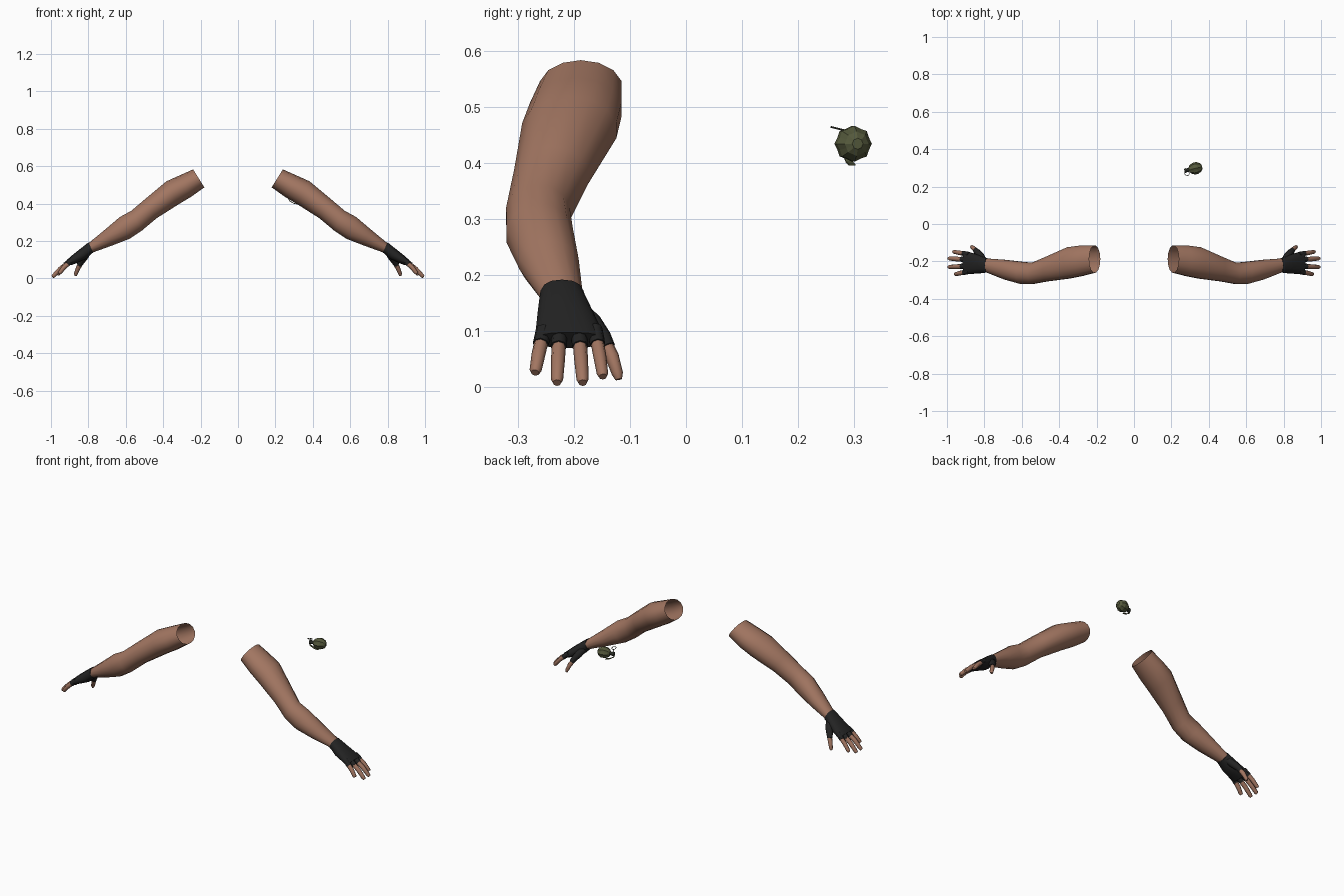
import bpy, bmesh, math
from mathutils import Vector

if "Cube" in bpy.data.objects:
    bpy.data.objects.remove(bpy.data.objects["Cube"])


def material(name, rgb):
    m = bpy.data.materials.new(name)
    m.diffuse_color = (*rgb, 1)
    m.use_nodes = True
    m.node_tree.nodes["Principled BSDF"].inputs["Base Color"].default_value = m.diffuse_color
    return m


SKIN = material("skin", (0.36, 0.18, 0.12))
BLACK = material("glove_black", (0.017, 0.017, 0.017))
OLIVE = material("olive_green", (0.09, 0.10, 0.045))
STEEL = material("dark_steel", (0.05, 0.055, 0.04))


def loft(name, rings, mat, caps=(True, True), mirror=True, smooth=50):
    """Skin a list of equal-length point rings."""
    bm = bmesh.new()
    vs = [[bm.verts.new(p) for p in r] for r in rings]
    n = len(vs[0])
    for a, b in zip(vs, vs[1:]):
        for i in range(n):
            bm.faces.new((a[i], a[(i + 1) % n], b[(i + 1) % n], b[i]))
    if caps[0]:
        bm.faces.new(vs[0][::-1])
    if caps[1]:
        bm.faces.new(vs[-1])
    bmesh.ops.recalc_face_normals(bm, faces=bm.faces)
    me = bpy.data.meshes.new(name)
    bm.to_mesh(me)
    bm.free()
    me.materials.append(mat)
    ob = bpy.data.objects.new(name, me)
    bpy.context.collection.objects.link(ob)
    if smooth:
        bpy.ops.object.select_all(action='DESELECT')
        ob.select_set(True)
        bpy.context.view_layer.objects.active = ob
        bpy.ops.object.shade_smooth_by_angle(angle=math.radians(smooth))
    if mirror:
        ob.modifiers.new("Mirror", 'MIRROR').use_clip = False
    return ob


def section(ux, uz, lx, lz, y0, y1, power=1.0, n=14):
    """Oval ring from its upper and lower (x, z) points and its y range."""
    c = Vector(((ux + lx) / 2, (y0 + y1) / 2, (uz + lz) / 2))
    up = Vector(((ux - lx) / 2, 0, (uz - lz) / 2))
    side = Vector((0, (y1 - y0) / 2, 0))
    pts = []
    for i in range(n):
        a = 2 * math.pi * i / n
        s, t = math.sin(a), math.cos(a)
        pts.append(c + up * math.copysign(abs(t) ** power, t)
                   + side * math.copysign(abs(s) ** power, s))
    return pts


def tube_rings(points, radii, n=8):
    """Round rings along a path."""
    pts = [Vector(p) for p in points]
    out = []
    for i, (p, r) in enumerate(zip(pts, radii)):
        d = (pts[min(i + 1, len(pts) - 1)] - pts[max(i - 1, 0)]).normalized()
        u = d.cross(Vector((0, 1, 0))).normalized()
        v = d.cross(u)
        out.append([p + u * r * math.cos(2 * math.pi * k / n)
                    + v * r * math.sin(2 * math.pi * k / n) for k in range(n)])
    return out


# bare arm, open at the shoulder
arm = [(0.240, 0.583, 0.180, 0.487, -0.262, -0.113),
       (0.310, 0.552, 0.250, 0.437, -0.280, -0.113),
       (0.383, 0.519, 0.318, 0.396, -0.294, -0.122),
       (0.490, 0.430, 0.435, 0.322, -0.308, -0.172),
       (0.570, 0.362, 0.515, 0.255, -0.322, -0.206),
       (0.632, 0.328, 0.580, 0.212, -0.321, -0.200),
       (0.710, 0.262, 0.670, 0.177, -0.298, -0.190),
       (0.803, 0.185, 0.781, 0.137, -0.258, -0.183)]
loft("arm", [section(*s) for s in arm], SKIN, caps=(False, True))

# fingerless glove: palm
palm = [(0.798, 0.192, 0.774, 0.138, -0.260, -0.182),
        (0.808, 0.186, 0.784, 0.132, -0.261, -0.180),
        (0.845, 0.157, 0.812, 0.104, -0.265, -0.166),
        (0.885, 0.125, 0.855, 0.085, -0.268, -0.153),
        (0.916, 0.098, 0.893, 0.070, -0.271, -0.144)]
loft("glove_palm", [section(*s, power=0.85) for s in palm], BLACK)

# fingers with short glove sleeves: base, tip, radius
fingers = {
    "little_finger": ((0.896, -0.256, 0.089), (0.957, -0.269, 0.026), 0.0125),
    "ring_finger": ((0.902, -0.226, 0.088), (0.992, -0.230, 0.008), 0.0125),
    "middle_finger": ((0.902, -0.190, 0.088), (0.992, -0.184, 0.008), 0.0125),
    "index_finger": ((0.896, -0.160, 0.090), (0.967, -0.148, 0.019), 0.0118),
}
for name, (a, b, r) in fingers.items():
    a, b = Vector(a), Vector(b)
    bow = Vector((0.003, 0, 0.003))
    mid = a.lerp(b, 0.5) + bow
    loft(name, tube_rings([a, mid, a.lerp(b, 0.93), b],
                          [r, r, r * 0.86, r * 0.6]), SKIN)
    loft(name + "_sleeve", tube_rings([a.lerp(b, -0.2), a.lerp(b, 0.22) + bow * 0.6],
                                      [r * 1.15, r * 1.15]), BLACK)

# thumb and its glove sleeve
loft("thumb", tube_rings([(0.835, -0.150, 0.090), (0.855, -0.132, 0.055),
                          (0.867, -0.122, 0.024), (0.869, -0.120, 0.014)],
                         [0.013, 0.0125, 0.010, 0.006]), SKIN)
loft("thumb_sleeve", tube_rings([(0.805, -0.195, 0.140), (0.822, -0.170, 0.115),
                                 (0.838, -0.150, 0.090), (0.848, -0.140, 0.071)],
                                [0.018, 0.021, 0.017, 0.0145]), BLACK)

# grenade: faceted ribbed body along a near-horizontal axis
C = Vector((0.325, 0.297, 0.434))
AX = Vector((-0.97, -0.22, 0)).normalized()
SIDE = Vector((0, 0, 1)).cross(AX)
UP = Vector((0, 0, 1))


def place(t, s, u):
    return C + AX * t + SIDE * s + UP * u


def turned(profile, n, rib=1.0):
    return [[place(t, r * (rib if i % 2 else 1) * math.sin(2 * math.pi * i / n),
                   r * (rib if i % 2 else 1) * math.cos(2 * math.pi * i / n))
             for i in range(n)] for t, r in profile]


body = [(-0.040, 0.010), (-0.032, 0.022), (-0.014, 0.032),
        (0.006, 0.032), (0.024, 0.023), (0.032, 0.012)]
loft("grenade_body", turned(body, 16, 0.9), OLIVE, mirror=False, smooth=0)
loft("grenade_neck", turned([(0.030, 0.010), (0.044, 0.010), (0.046, 0.012),
                             (0.054, 0.012), (0.057, 0.008)], 8),
     STEEL, mirror=False, smooth=0)

# safety lever: bent strip from the neck along the underside
strip = [(0.056, -0.008), (0.052, -0.020), (0.028, -0.034), (0.004, -0.039)]
loft("safety_lever", [[place(t, s, u + h) for s, h in
                       ((-0.006, 0), (0.006, 0), (0.006, 0.003), (-0.006, 0.003))]
                      for t, u in strip], OLIVE, mirror=False, smooth=0)

# pull ring beside the neck
bpy.ops.mesh.primitive_torus_add(major_segments=14, minor_segments=5,
                                 major_radius=0.012, minor_radius=0.0017,
                                 location=place(0.046, 0.017, 0.027))
ring = bpy.context.object
ring.name = "pull_ring"
ring.rotation_euler = (math.radians(-14), 0, 0)
ring.data.materials.append(STEEL)
loft("ring_pin", tube_rings([place(0.050, 0.004, 0.006), place(0.047, 0.008, 0.026)],
                            [0.002, 0.002], 6), STEEL, mirror=False, smooth=0)
